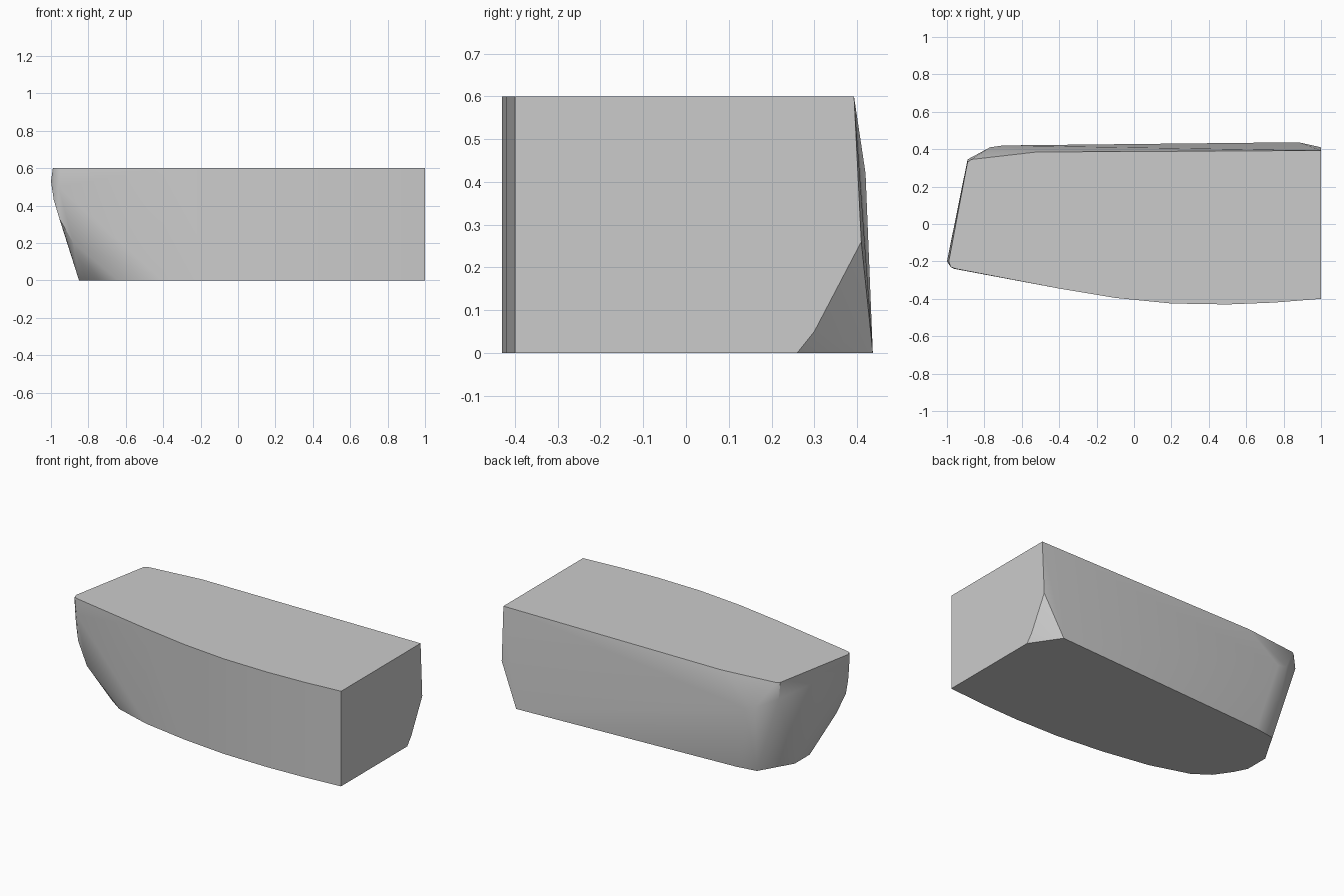
import bpy
import bmesh
import math

default_cube = bpy.data.objects.get("Cube")
if default_cube:
    bpy.data.objects.remove(default_cube, do_unlink=True)

HEIGHT = 0.6


def make_material(name, color):
    """Create a flat material with matching viewport and render colours."""
    material = bpy.data.materials.new(name)
    material.use_nodes = True
    material.diffuse_color = color
    shader = material.node_tree.nodes["Principled BSDF"]
    shader.inputs["Base Color"].default_value = color
    shader.inputs["Roughness"].default_value = 0.8
    return material


def at_height(outline, z):
    """Lift a flat outline to the given height."""
    return [(x, y, z) for x, y in outline]


def build_hull(name, points, material, sharp_angle):
    """Wrap the section points in one convex solid with smooth flanks."""
    mesh = bpy.data.meshes.new(name)
    bm = bmesh.new()
    for point in points:
        bm.verts.new(point)
    result = bmesh.ops.convex_hull(bm, input=bm.verts[:])
    unused = {v for v in result["geom_interior"] if isinstance(v, bmesh.types.BMVert)}
    bmesh.ops.delete(bm, geom=list(unused), context="VERTS")
    # Merge the flat top, bottom and end into single faces
    bmesh.ops.dissolve_limit(bm, angle_limit=math.radians(0.3),
                             verts=bm.verts[:], edges=bm.edges[:])
    bmesh.ops.recalc_face_normals(bm, faces=bm.faces[:])
    bm.to_mesh(mesh)
    bm.free()
    mesh.materials.append(material)

    body = bpy.data.objects.new(name, mesh)
    bpy.context.collection.objects.link(body)
    bpy.context.view_layer.objects.active = body
    body.select_set(True)
    bpy.ops.object.shade_smooth_by_angle(angle=math.radians(sharp_angle))
    return body


# Bowed front wall, shared by the top and bottom outlines
front_wall = [(1, -0.4), (0.75, -0.42), (0.5, -0.43), (0.2, -0.425), (-0.1, -0.395)]

# Top outline: slanted left end and nearly straight back
top_outline = front_wall + [
    (-0.4, -0.345), (-0.95, -0.24), (-0.98, -0.23), (-0.99, -0.2),
    (-0.89, 0.33), (-0.87, 0.345), (-0.52, 0.385), (1, 0.393),
]

# Bottom outline: rounded nose and clipped back corner
bottom_outline = front_wall + [
    (-0.4, -0.345), (-0.64, -0.27), (-0.74, -0.2), (-0.81, -0.1), (-0.85, -0.02),
    (-0.85, 0.13), (-0.73, 0.335), (-0.6, 0.355), (0.88, 0.437), (1, 0.26),
]

# Bulging points between the two outlines
nose_bulge = [
    (-1, -0.2, 0.53), (-0.96, -0.24, 0.5), (-0.985, -0.21, 0.43),
    (-0.955, -0.23, 0.33), (-0.88, -0.25, 0.2), (-0.915, -0.19, 0.21),
]
back_bulge = [
    (-0.89, 0.345, 0.5), (-0.77, 0.41, 0.44), (-0.7, 0.42, 0.42),
    (1, 0.41, 0.26), (1, 0.3, 0.05),
]

grey = make_material("plain_grey", (0.6, 0.6, 0.6, 1))
build_hull(
    "rounded_block",
    at_height(top_outline, HEIGHT) + at_height(bottom_outline, 0) + nose_bulge + back_bulge,
    grey,
    sharp_angle=35,
)
